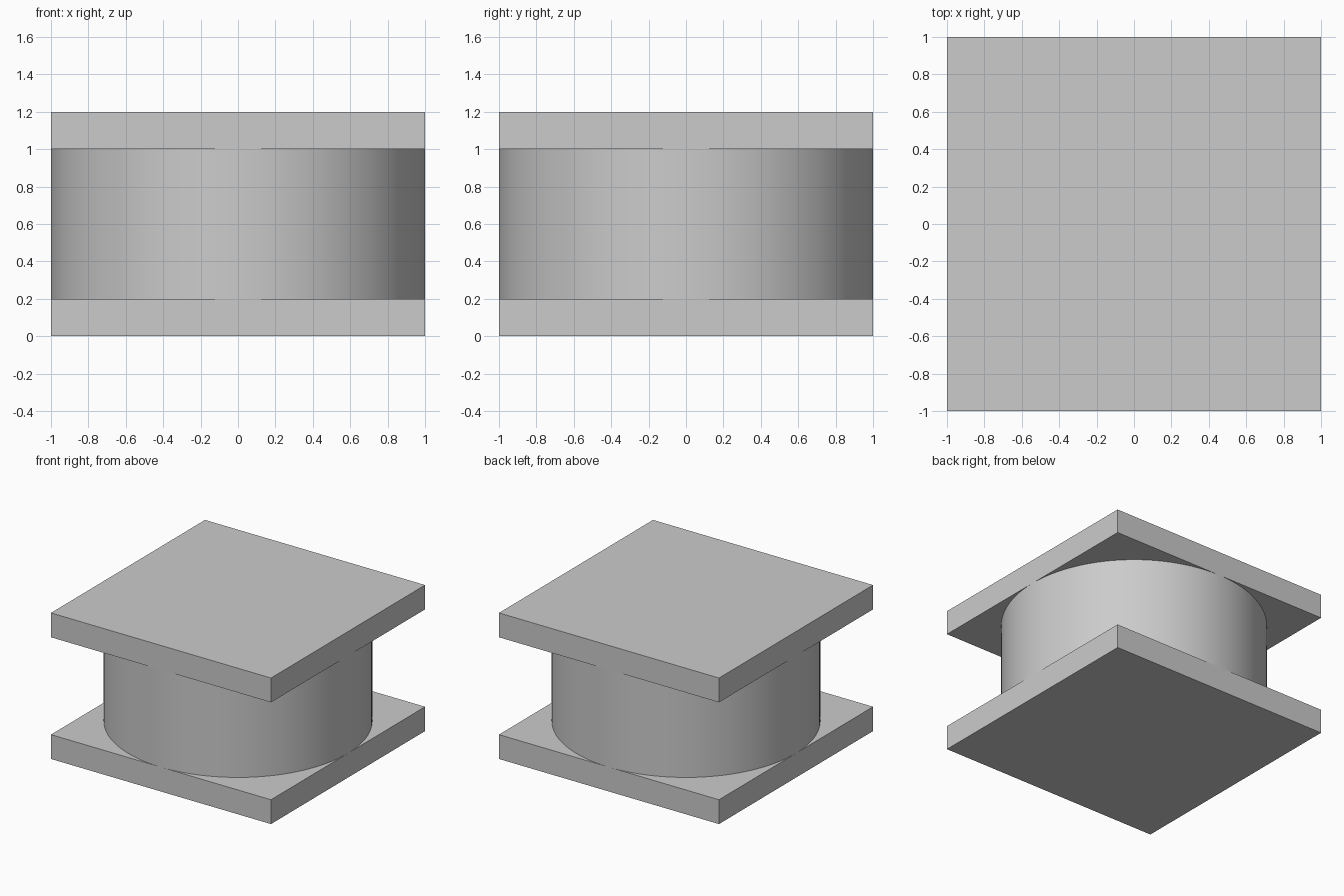
import bpy
import math

cube = bpy.data.objects.get("Cube")
if cube:
    bpy.data.objects.remove(cube, do_unlink=True)

SIDE, PLATE, HEIGHT = 2.0, 0.2, 1.2

# Single light grey material
grey = bpy.data.materials.new("light_grey")
grey.use_nodes = True
colour = (0.6, 0.6, 0.6, 1)
grey.diffuse_color = colour
grey.node_tree.nodes["Principled BSDF"].inputs["Base Color"].default_value = colour


def finish(name):
    obj = bpy.context.object
    obj.name = obj.data.name = name
    obj.data.materials.append(grey)
    return obj


def square_plate(name, bottom):
    bpy.ops.mesh.primitive_cube_add(size=1, location=(0, 0, bottom + PLATE / 2))
    plate = finish(name)
    plate.scale = (SIDE, SIDE, PLATE)
    bpy.ops.object.transform_apply(location=False, rotation=False, scale=True)


# Square plates at the bottom and top
square_plate("bottom_plate", 0)
square_plate("top_plate", HEIGHT - PLATE)

# Round drum between them, touching the plate edges
bpy.ops.mesh.primitive_cylinder_add(
    vertices=128, radius=SIDE / 2, depth=HEIGHT - 2 * PLATE,
    location=(0, 0, HEIGHT / 2))
finish("round_drum")
bpy.ops.object.shade_smooth_by_angle(angle=math.radians(30))
